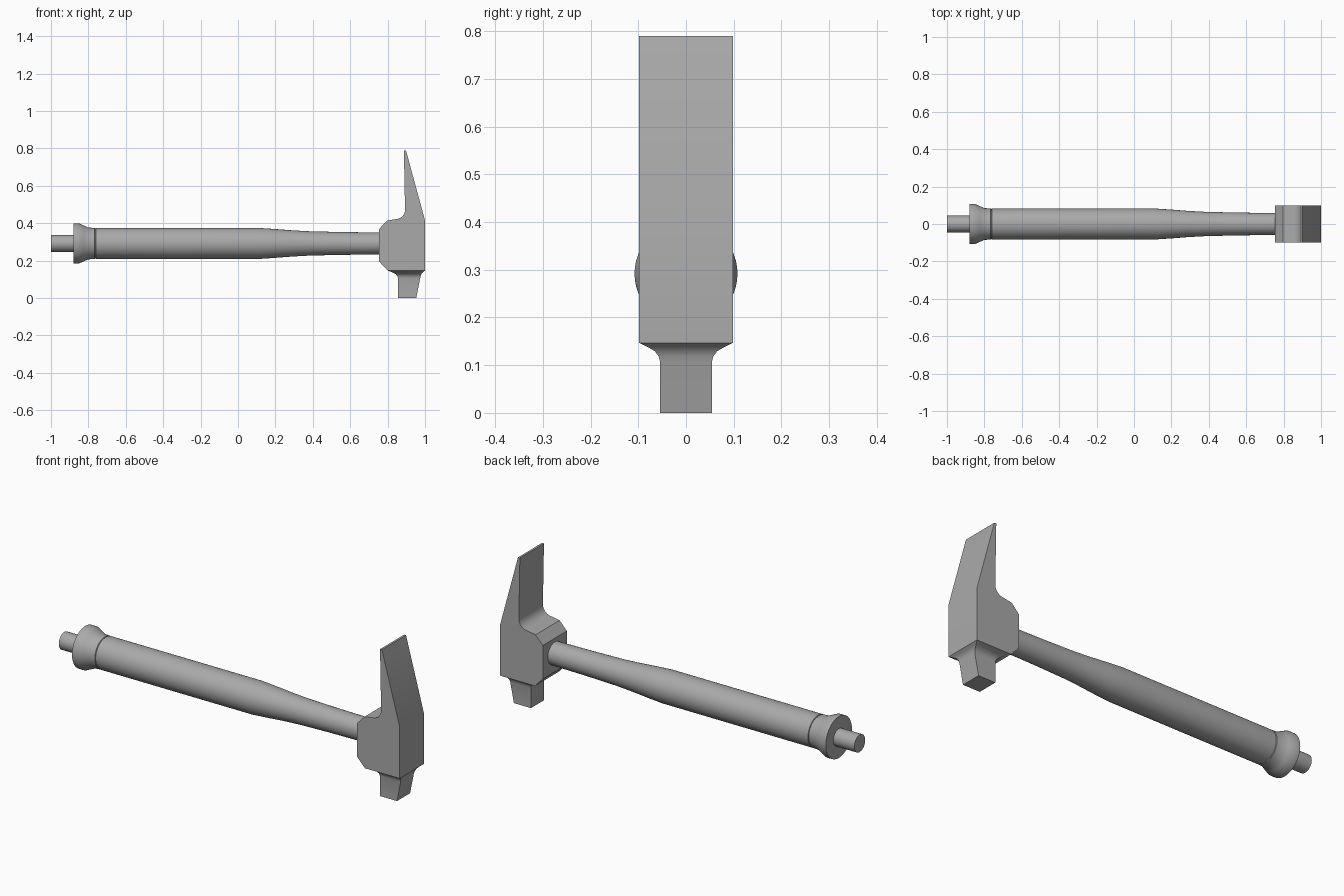
import bpy, bmesh, math

if "Cube" in bpy.data.objects:
    bpy.data.objects.remove(bpy.data.objects["Cube"], do_unlink=True)

steel = bpy.data.materials.new("steel_grey")
steel.use_nodes = True
GREY = (0.4, 0.4, 0.4, 1)
steel.diffuse_color = GREY
steel.node_tree.nodes["Principled BSDF"].inputs["Base Color"].default_value = GREY

AXIS_Z = 0.292


def loft(name, rings, angle=30):
    """Skin a list of equal-length point rings and cap both ends."""
    bm = bmesh.new()
    loops = [[bm.verts.new(p) for p in ring] for ring in rings]
    n = len(loops[0])
    for a, b in zip(loops, loops[1:]):
        for i in range(n):
            j = (i + 1) % n
            bm.faces.new((a[i], a[j], b[j], b[i]))
    bm.faces.new(loops[0])
    bm.faces.new(loops[-1])
    bmesh.ops.recalc_face_normals(bm, faces=bm.faces)
    mesh = bpy.data.meshes.new(name)
    bm.to_mesh(mesh)
    bm.free()
    mesh.materials.append(steel)
    obj = bpy.data.objects.new(name, mesh)
    bpy.context.collection.objects.link(obj)
    bpy.ops.object.select_all(action='DESELECT')
    obj.select_set(True)
    bpy.context.view_layer.objects.active = obj
    bpy.ops.object.shade_smooth_by_angle(angle=math.radians(angle))
    return obj


def turned(name, profile, sides=48):
    """Revolve (x, radius) points around the handle axis."""
    angles = [2 * math.pi * i / sides for i in range(sides)]
    return loft(name, [[(x, r * math.cos(a), AXIS_Z + r * math.sin(a)) for a in angles]
                       for x, r in profile])


# Handle: straight grip narrowing to a slim neck
turned("handle", [(-0.762, 0.079), (-0.76, 0.083), (0.11, 0.083), (0.2, 0.077),
                  (0.29, 0.07), (0.38, 0.065), (0.55, 0.061), (0.8, 0.058)])

# Flared end cap with a thin seam against the grip
turned("end_cap", [(-0.88, 0.108), (-0.852, 0.108), (-0.825, 0.096),
                   (-0.8, 0.085), (-0.766, 0.083), (-0.764, 0.079), (-0.755, 0.079)])
turned("end_pin", [(-1.0, 0.045), (-0.87, 0.045)])

# Head: side outline with a rounded inner corner and tapering blade
HALF = 0.099
fillet = [(0.893 - 0.05 * (1 - math.cos(a)), 0.472 - 0.05 * math.sin(a))
          for a in (math.pi / 2 * i / 8 for i in range(9))]
outline = [(0.755, 0.195), (0.755, 0.37), (0.797, 0.414)] + fillet[::-1] + [
    (0.887, 0.79), (0.898, 0.79), (1.0, 0.415), (1.0, 0.147), (0.8, 0.147)]
loft("head", [[(x, y, z) for x, z in outline] for y in (-HALF, HALF)])

# Striking face: flared collar running into a square peg (z, left x, right x, half depth)
sections = [(0.147, 0.8, 1.0, HALF), (0.138, 0.824, 0.988, 0.08),
            (0.129, 0.842, 0.981, 0.065), (0.118, 0.852, 0.977, 0.057),
            (0.105, 0.855, 0.974, 0.054), (0, 0.855, 0.953, 0.054)]
loft("striking_face", [[(a, -d, z), (b, -d, z), (b, d, z), (a, d, z)]
                       for z, a, b, d in sections], angle=35)
